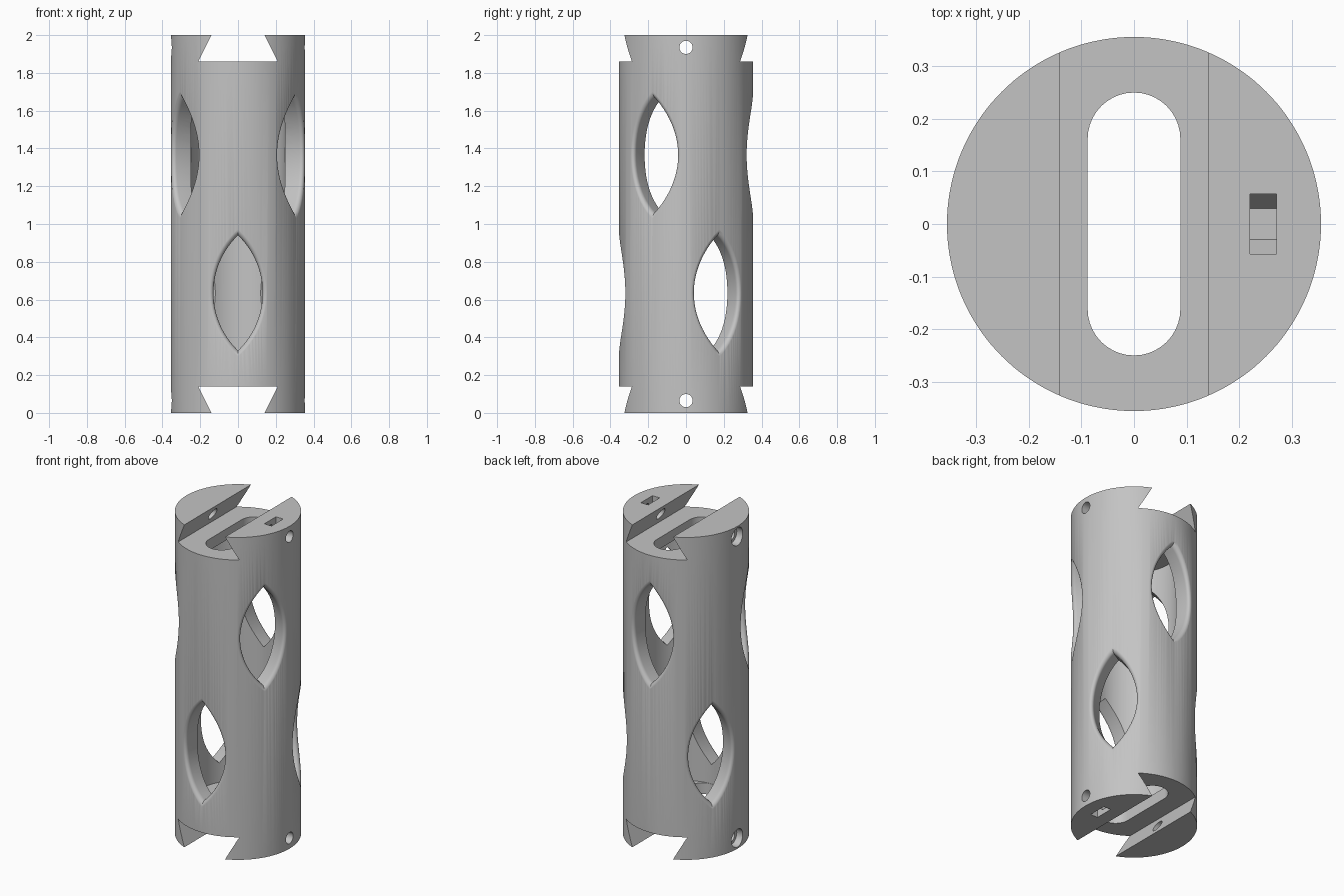
import bpy, bmesh
from math import pi, sin, cos, sqrt, atan2, radians

cube = bpy.data.objects.get("Cube")
if cube:
    bpy.data.objects.remove(cube, do_unlink=True)

R = 0.355        # outer radius
BORE = 0.25      # inner radius
H = 2.0

grey = bpy.data.materials.new("light_grey")
grey.use_nodes = True
colour = (0.55, 0.55, 0.55, 1)
grey.diffuse_color = colour
grey.node_tree.nodes["Principled BSDF"].inputs["Base Color"].default_value = colour


def loft(name, rings):
    """Closed solid through a list of equal-length point rings."""
    bm = bmesh.new()
    rows = [[bm.verts.new(p) for p in ring] for ring in rings]
    n = len(rows[0])
    for a, b in zip(rows, rows[1:]):
        for i in range(n):
            j = (i + 1) % n
            bm.faces.new((a[i], a[j], b[j], b[i]))
    bm.faces.new(rows[0])
    bm.faces.new(rows[-1])
    bmesh.ops.recalc_face_normals(bm, faces=bm.faces)
    mesh = bpy.data.meshes.new(name)
    bm.to_mesh(mesh)
    bm.free()
    mesh.materials.append(grey)
    obj = bpy.data.objects.new(name, mesh)
    bpy.context.collection.objects.link(obj)
    return obj


def circle(r, n):
    return [(r * cos(2 * pi * i / n), r * sin(2 * pi * i / n)) for i in range(n)]


def along_x(name, pts, x0, x1):
    return loft(name, [[(x, y, z) for y, z in pts] for x in (x0, x1)])


def along_y(name, pts, y0, y1):
    return loft(name, [[(x, y, z) for x, z in pts] for y in (y0, y1)])


def along_z(name, pts, z0, z1):
    return loft(name, [[(x, y, z) for x, y in pts] for z in (z0, z1)])


def lens(w, h, grow, n=24):
    """Pointed oval of two arcs, offset outward by grow."""
    rad = (h * h + w * w) / (2 * w)
    c = rad - w
    rad += grow
    a = atan2(sqrt(rad * rad - c * c), c)
    right = [(rad * cos(t) - c, rad * sin(t))
             for t in (-a + 2 * a * i / n for i in range(n))]
    return right + [(-x, -z) for x, z in right]


def window(name, angle, zc):
    """Window cutter whose mouth flares to leave a rounded outer rim."""
    f = 0.03
    steps = [f * (1 - cos(pi / 2 * i / 7)) for i in range(8)]
    rings = [[(x, -0.1, z) for x, z in lens(0.13, 0.305, 0)]]
    for o in steps:
        d = f - sqrt(f * f - (f - o) ** 2) - 0.0008
        rings.append([(x, d - sqrt(R * R - x * x), z) for x, z in lens(0.13, 0.305, o)])
    rings.append([(x, -0.45, z) for x, z in lens(0.13, 0.305, f)])
    ca, sa = cos(angle), sin(angle)
    return loft(name, [[(x * ca - y * sa, x * sa + y * ca, z + zc) for x, y, z in r]
                       for r in rings])


body = along_z("tube_body", circle(R, 144), 0, H)

# central bore, closed by end walls
cutters = [along_z("bore_cutter", circle(BORE, 144), 0.21, H - 0.21)]

# rounded slot through both end walls
sr, half = 0.088, 0.2495 - 0.088
arc = [(sr * cos(pi * i / 20), half + sr * sin(pi * i / 20)) for i in range(21)]
cutters.append(along_z("slot_cutter", arc + [(-x, -y) for x, y in arc], 0.1, H - 0.1))

# features repeated at the bottom and mirrored to the top
for end, flip in (("bottom", lambda z: z), ("top", lambda z: H - z)):
    zh = flip(0.065)
    # dovetail channel
    trap = [(-0.115, -0.05), (0.115, -0.05), (0.21, 0.14), (-0.21, 0.14)]
    cutters.append(along_y(end + "_dovetail_cutter",
                           [(x, flip(z)) for x, z in trap], -0.5, 0.5))
    # screw hole and its counterbore
    cutters.append(along_x(end + "_hole_cutter",
                           [(y, z + zh) for y, z in circle(0.035, 32)], -0.5, 0.5))
    cutters.append(along_x(end + "_counterbore_cutter",
                           [(y, z + zh) for y, z in circle(0.055, 40)], -0.5, -0.31))
    # nut pocket
    pocket = [(-0.057, -0.1), (0.057, -0.1), (0.057, 0.065), (0.029, 0.114),
              (-0.029, 0.114), (-0.057, 0.065)]
    cutters.append(along_x(end + "_nut_cutter",
                           [(y, flip(z)) for y, z in pocket], 0.22, 0.27))

# two staggered rows of three windows
for k in range(3):
    cutters.append(window("lower_window_cutter", radians(120 * k), 0.635))
    cutters.append(window("upper_window_cutter", radians(120 * k + 60), H - 0.635))

# cut everything from the body
bpy.ops.object.select_all(action="DESELECT")
body.select_set(True)
bpy.context.view_layer.objects.active = body
for cutter in cutters:
    cutter.hide_render = True
    mod = body.modifiers.new("cut", "BOOLEAN")
    mod.operation = "DIFFERENCE"
    mod.solver = "EXACT"
    mod.object = cutter
    bpy.ops.object.modifier_apply(modifier=mod.name)
    bpy.data.objects.remove(cutter, do_unlink=True)

bpy.ops.object.shade_smooth_by_angle(angle=radians(25))
